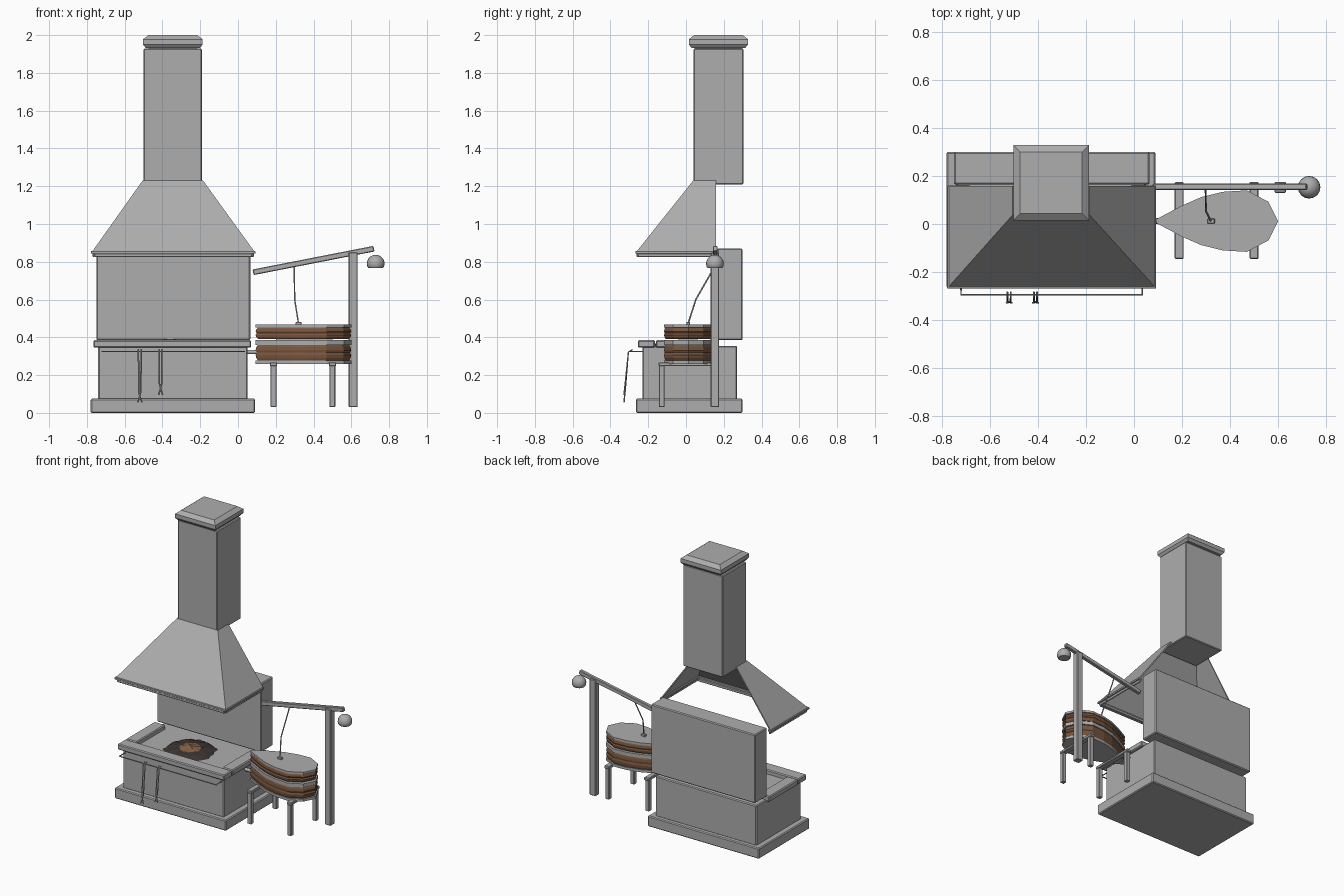
import bpy, bmesh, math, random
from mathutils import Vector

if "Cube" in bpy.data.objects:
    bpy.data.objects.remove(bpy.data.objects["Cube"])

random.seed(4)


def material(name, rgb):
    m = bpy.data.materials.new(name)
    m.diffuse_color = (*rgb, 1)
    m.use_nodes = True
    m.node_tree.nodes["Principled BSDF"].inputs["Base Color"].default_value = m.diffuse_color
    return m


GREY = material("stone grey", (0.42, 0.42, 0.42))
LEATHER = material("brown leather", (0.19, 0.095, 0.05))
COAL = material("dark coal", (0.045, 0.035, 0.033))
EMBER = material("ember brown", (0.24, 0.12, 0.06))


def make(name, bm, *mats):
    bmesh.ops.recalc_face_normals(bm, faces=bm.faces)
    me = bpy.data.meshes.new(name)
    bm.to_mesh(me)
    bm.free()
    for m in mats:
        me.materials.append(m)
    ob = bpy.data.objects.new(name, me)
    bpy.context.collection.objects.link(ob)
    return ob


def box(name, x, y, z, bevel=0.006):
    bm = bmesh.new()
    bmesh.ops.create_cube(bm, size=1)
    for v in bm.verts:
        v.co = [r[0] + (c + 0.5) * (r[1] - r[0]) for c, r in zip(v.co, (x, y, z))]
    if bevel:
        bmesh.ops.bevel(bm, geom=bm.edges[:], offset=bevel, segments=1, affect='EDGES')
    return make(name, bm, GREY)


def loft(name, rings, mat):
    """Skin a stack of equal-length rings and cap both ends."""
    bm = bmesh.new()
    vs = [[bm.verts.new(p) for p in r] for r in rings]
    n = len(vs[0])
    for a, b in zip(vs, vs[1:]):
        for i in range(n):
            bm.faces.new((a[i], a[(i + 1) % n], b[(i + 1) % n], b[i]))
    bm.faces.new(vs[0])
    bm.faces.new(vs[-1])
    return make(name, bm, mat)


def rod(name, pts, r):
    cu = bpy.data.curves.new(name, 'CURVE')
    cu.dimensions = '3D'
    cu.bevel_depth, cu.bevel_resolution, cu.use_fill_caps = r, 1, True
    sp = cu.splines.new('POLY')
    sp.points.add(len(pts) - 1)
    for p, q in zip(sp.points, pts):
        p.co = (*q, 1)
    cu.materials.append(GREY)
    ob = bpy.data.objects.new(name, cu)
    bpy.context.collection.objects.link(ob)


# Masonry hearth and back wall
box("plinth", (-0.78, 0.09), (-0.265, 0.30), (0, 0.075))
box("hearth_body", (-0.74, 0.05), (-0.23, 0.27), (0.07, 0.355))
box("front_rim", (-0.765, 0.07), (-0.255, -0.165), (0.345, 0.385))
box("left_rim", (-0.765, -0.68), (-0.16, 0.16), (0.345, 0.385))
box("right_rim", (-0.015, 0.07), (-0.16, 0.16), (0.345, 0.385))
box("back_wall", (-0.75, 0.065), (0.165, 0.30), (0.385, 0.87))

# Coal heap with glowing middle
bm = bmesh.new()
N = 28
rows = []
for r, z in ((0.17, 0.354), (0.145, 0.365), (0.11, 0.372), (0.07, 0.377), (0.035, 0.384)):
    row = []
    for i in range(N):
        a = 2 * math.pi * i / N
        k = r * random.uniform(0.92, 1.06)
        row.append(bm.verts.new((-0.36 + k * math.cos(a), -0.02 + k * math.sin(a),
                                 z + random.uniform(-0.003, 0.004))))
    rows.append(row)
tip = bm.verts.new((-0.36, -0.02, 0.392))
for j, (a, b) in enumerate(zip(rows, rows[1:])):
    for i in range(N):
        f = bm.faces.new((a[i], a[(i + 1) % N], b[(i + 1) % N], b[i]))
        f.material_index = int(j >= 3)
for i in range(N):
    bm.faces.new((rows[-1][i], rows[-1][(i + 1) % N], tip)).material_index = 1
make("coal_heap", bm, COAL, EMBER)

# Chimney shaft and stepped cap
box("chimney_shaft", (-0.50, -0.19), (0.04, 0.305), (1.21, 1.928), 0.005)
cap = []
for d, z in ((0.03, 1.92), (0.03, 1.932), (0.014, 1.932), (0, 1.95), (0, 1.978), (0.028, 2.0)):
    cap.append([(-0.5025 + d, 0.015 + d, z), (-0.1875 - d, 0.015 + d, z),
                (-0.1875 - d, 0.328 - d, z), (-0.5025 + d, 0.328 - d, z)])
loft("chimney_cap", cap, GREY)

# Sheet hood, open at the back and below
bm = bmesh.new()
lo = [bm.verts.new(p) for p in ((-0.775, 0.158, 0.85), (-0.775, -0.265, 0.85),
                                (0.09, -0.265, 0.85), (0.09, 0.158, 0.85))]
hi = [bm.verts.new(p) for p in ((-0.505, 0.158, 1.23), (-0.505, 0.038, 1.23),
                                (-0.185, 0.038, 1.23), (-0.185, 0.158, 1.23))]
for i in range(3):
    bm.faces.new((lo[i], lo[i + 1], hi[i + 1], hi[i]))
hood = make("hood", bm, GREY)
sol = hood.modifiers.new("thickness", 'SOLIDIFY')
sol.thickness, sol.offset = 0.008, -1
# Lip bars round the hood mouth
box("hood_front_lip", (-0.778, 0.092), (-0.268, -0.245), (0.843, 0.857), 0.002)
box("hood_front_frame", (-0.76, 0.075), (-0.262, -0.235), (0.825, 0.845), 0.003)
for side, x0, x1 in (("left", -0.778, -0.752), ("right", 0.066, 0.092)):
    box(side + "_hood_lip", (x0, x1), (-0.268, 0.16), (0.843, 0.857), 0.002)
    box(side + "_hood_frame", (x0 + 0.008, x1 - 0.008), (-0.255, 0.16), (0.825, 0.845), 0.003)

# Tool rail with two pairs of tongs
rod("tool_rail", [(-0.72, -0.225, 0.325), (-0.72, -0.295, 0.325),
                  (0.035, -0.295, 0.325), (0.035, -0.225, 0.325)], 0.004)
for n, x, z in ((1, -0.52, 0.055), (2, -0.41, 0.095)):
    for s in (-1, 1):
        rod(f"tongs_{n}_arm", [(x + s * 0.007, -0.283, 0.335), (x + s * 0.007, -0.305, 0.322),
                               (x + s * 0.006, -0.322, z + 0.06), (x, -0.325, z + 0.035),
                               (x - s * 0.011, -0.328, z)], 0.004)

# Bellows: teardrop boards and bulging leather
half = [(0.2, 0.065), (0.28, 0.1), (0.37, 0.122), (0.47, 0.128), (0.56, 0.08)]
outline = [(0.093, 0.008)] + half + [(0.60, 0)] + [(x, -y) for x, y in half[::-1]] + [(0.093, -0.008)]


def ring(z, k=1.0):
    return [(0.35 + (x - 0.35) * k, 0.012 + y * k, z) for x, y in outline]


for name, z0, z1 in (("bottom_board", 0.26, 0.278), ("middle_board", 0.36, 0.385), ("top_board", 0.452, 0.467)):
    loft("bellows_" + name, [ring(z0), ring(z1)], GREY)
for name, z0, z1 in (("lower", 0.278, 0.36), ("upper", 0.392, 0.452)):
    prof = ((0, 0.95), (0.15, 0.985), (0.35, 1.0), (0.5, 0.975), (0.65, 1.0), (0.85, 0.985), (1, 0.95))
    loft(name + "_leather", [ring(z0 + t * (z1 - z0), k) for t, k in prof], LEATHER)
box("bellows_core", (0.2, 0.5), (-0.04, 0.06), (0.38, 0.4), 0)
rod("bellows_nozzle", [(0.04, 0.012, 0.322), (0.12, 0.012, 0.322)], 0.012)

# Bellows stand
for side, x in (("left", 0.188), ("right", 0.50)):
    box(side + "_stand_bar", (x - 0.019, x + 0.019), (-0.145, 0.175), (0.247, 0.268), 0.004)
    for end, y in (("front", -0.128), ("back", 0.152)):
        box(f"{side}_{end}_leg", (x - 0.015, x + 0.015), (y - 0.015, y + 0.015), (0.03, 0.25), 0.003)

# Pump post, sloping lever, pull rod and counterweight
box("pump_post", (0.585, 0.633), (0.13, 0.175), (0.03, 0.85), 0.004)
lever = box("lever", (-0.326, 0.326), (-0.013, 0.013), (-0.015, 0.015), 0.004)
lever.location = (0.40, 0.155, 0.807)
lever.rotation_euler.y = -math.atan2(0.125, 0.64)
box("rod_mount", (0.305, 0.337), (0.002, 0.022), (0.465, 0.482), 0.003)
rod("pull_rod", [(0.32, 0.012, 0.475), (0.30, 0.052, 0.60), (0.298, 0.135, 0.745), (0.298, 0.155, 0.79)], 0.004)
bm = bmesh.new()
bmesh.ops.create_uvsphere(bm, u_segments=16, v_segments=10, radius=0.047)
for v in bm.verts:
    v.co.z = max(v.co.z, -0.024)
    v.co += Vector((0.729, 0.153, 0.79))
bmesh.ops.remove_doubles(bm, verts=bm.verts, dist=0.0005)
ball = make("counterweight", bm, GREY)
bpy.context.view_layer.objects.active = ball
ball.select_set(True)
bpy.ops.object.shade_smooth_by_angle()
